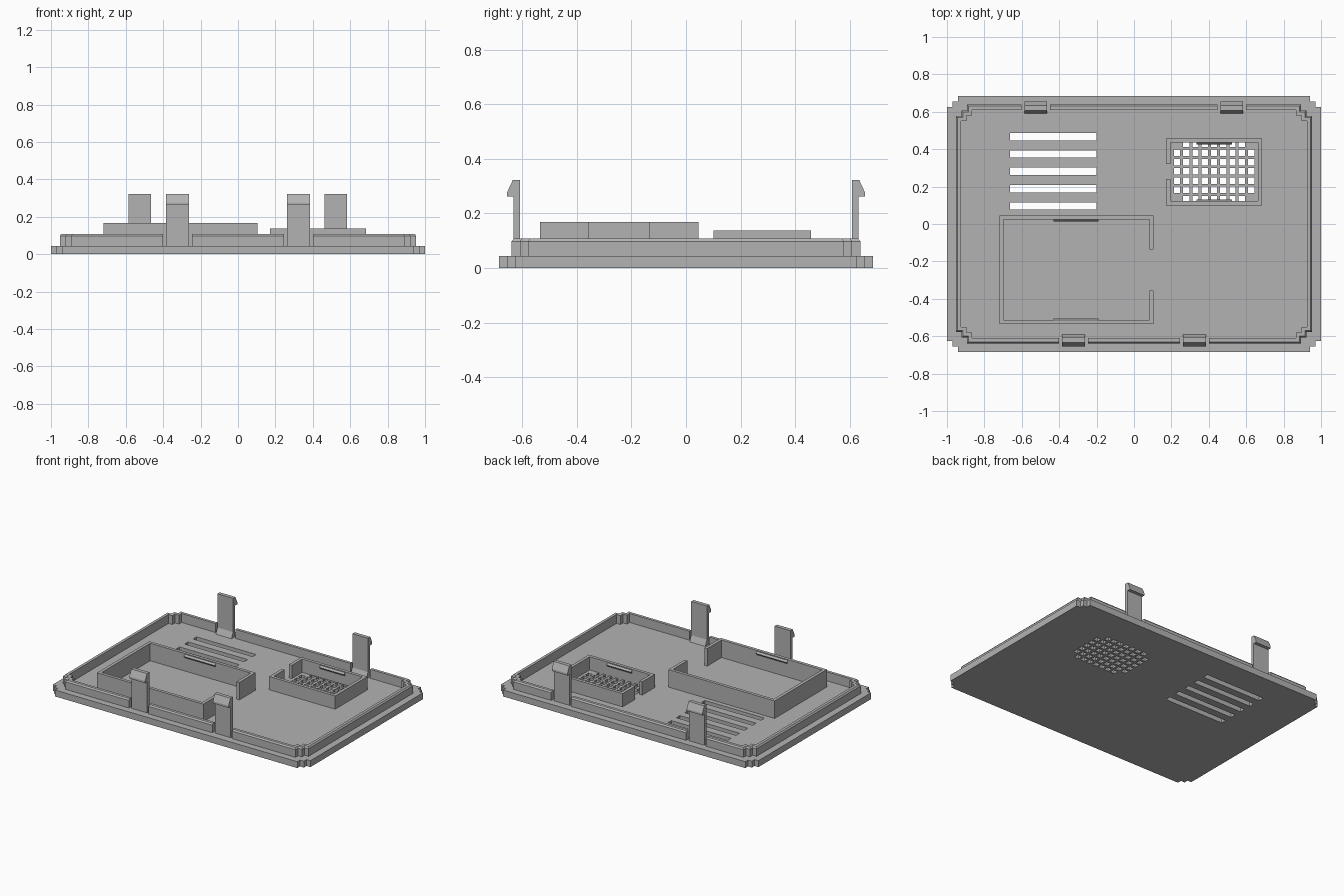
import bpy
import bmesh

cube = bpy.data.objects.get("Cube")
if cube:
    bpy.data.objects.remove(cube, do_unlink=True)

GREY = (0.45, 0.45, 0.45, 1.0)
plastic = bpy.data.materials.new("grey plastic")
plastic.use_nodes = True
plastic.diffuse_color = GREY
plastic.node_tree.nodes["Principled BSDF"].inputs["Base Color"].default_value = GREY

FLOOR = 0.045


def finish(name, bm):
    bmesh.ops.recalc_face_normals(bm, faces=bm.faces)
    mesh = bpy.data.meshes.new(name)
    bm.to_mesh(mesh)
    bm.free()
    mesh.materials.append(plastic)
    obj = bpy.data.objects.new(name, mesh)
    bpy.context.collection.objects.link(obj)
    return obj


def extrude(name, points, vector):
    """Prism from a flat outline of 3D points."""
    bm = bmesh.new()
    face = bm.faces.new([bm.verts.new(p) for p in points])
    moved = bmesh.ops.extrude_face_region(bm, geom=[face])["geom"]
    verts = [v for v in moved if isinstance(v, bmesh.types.BMVert)]
    bmesh.ops.translate(bm, verts=verts, vec=vector)
    if not any(f.is_valid and f == face for f in bm.faces):
        bm.faces.new(list(face.verts))
    return finish(name, bm)


def cut(obj, name, boxes):
    """Subtract a set of separate boxes, each (x, y, z, width, depth, height)."""
    bm = bmesh.new()
    for x, y, z, w, d, h in boxes:
        verts = bmesh.ops.create_cube(bm, size=1)["verts"]
        bmesh.ops.scale(bm, verts=verts, vec=(w, d, h))
        bmesh.ops.translate(bm, verts=verts, vec=(x, y, z))
    cutter = finish(name, bm)
    cutter.hide_render = True
    cutter.hide_set(True)
    mod = obj.modifiers.new("cut", 'BOOLEAN')
    mod.operation = 'DIFFERENCE'
    mod.solver = 'EXACT'
    mod.object = cutter
    bpy.context.view_layer.objects.active = obj
    bpy.ops.object.modifier_apply(modifier=mod.name)
    bpy.data.objects.remove(cutter, do_unlink=True)


def stepped(hx, hy, z, s=0.03):
    """Rectangle outline with two-step notched corners."""
    q = [(hx, hy - 2 * s), (hx - s, hy - 2 * s), (hx - s, hy - s),
         (hx - 2 * s, hy - s), (hx - 2 * s, hy)]
    loop = q + [(-x, y) for x, y in reversed(q)]
    loop += [(-x, -y) for x, y in loop]
    return [(x, y, z) for x, y in loop]


# Base plate with vent slots and speaker grille
plate = extrude("base_plate", stepped(1.0, 0.685, 0), (0, 0, FLOOR))
holes = [(-0.432, 0.467 - 0.0927 * i, 0.02, 0.463, 0.039, 0.2) for i in range(5)]
for col in range(9):
    for row in range(7):
        if row in (0, 6) and col in (0, 8):
            continue
        holes.append((0.23 + 0.0495 * col, 0.43 - 0.0495 * row, 0.02,
                      0.034, 0.034, 0.2))
cut(plate, "vent_cutter", holes)

# Raised rim with a chamfered outer edge
bm = bmesh.new()
section = [(0, FLOOR), (0, 0.098), (0.008, 0.108), (0.028, 0.108), (0.028, FLOOR)]
loops = [[bm.verts.new(p) for p in stepped(0.953, 0.638, z)] for d, z in section]
for loop, (d, z) in zip(loops, section):
    for v, p in zip(loop, stepped(0.953 - d, 0.638 - d, z)):
        v.co = p
for k, a in enumerate(loops):
    b = loops[(k + 1) % len(loops)]
    for i in range(len(a)):
        j = (i + 1) % len(a)
        bm.faces.new((a[i], a[j], b[j], b[i]))
rim = finish("rim", bm)

# Snap clips, standing in gaps of the rim
clips = [(-0.525, 1), (0.523, 1), (-0.324, -1), (0.324, -1)]
cut(rim, "rim_gap_cutter",
    [(x, 0.63 * s, 0.095, 0.154, 0.1, 0.1) for x, s in clips])
clip_profile = [(0.59, FLOOR), (0.632, FLOOR), (0.632, 0.263), (0.655, 0.263),
                (0.655, 0.277), (0.634, 0.322), (0.608, 0.322), (0.608, 0.085)]
for x, s in clips:
    side = "back" if s > 0 else "front"
    hand = "left" if x > 0 else "right"
    extrude(f"{side}_{hand}_clip",
            [(x - 0.061, y * s, z) for y, z in clip_profile], (0.122, 0, 0))


def tray(name, x_closed, x_open, y0, y1, top, gap, rib):
    """C-shaped wall open on one end, with a retaining rib on each long wall."""
    t = 0.022
    s = 1 if x_open > x_closed else -1
    xi, xo = x_closed + s * t, x_open - s * t
    outline = [(x_open, gap[0]), (x_open, y0), (x_closed, y0), (x_closed, y1),
               (x_open, y1), (x_open, gap[1]), (xo, gap[1]), (xo, y1 - t),
               (xi, y1 - t), (xi, y0 + t), (xo, y0 + t), (xo, gap[0])]
    extrude(name + "_wall", [(x, y, FLOOR) for x, y in outline],
            (0, 0, top - FLOOR))
    for label, y, d in (("front", y0 + t, 1), ("back", y1 - t, -1)):
        pts = [(rib[0], y, top - 0.03), (rib[0], y + 0.009 * d, top - 0.018),
               (rib[0], y, top - 0.006)]
        extrude(f"{name}_{label}_rib", pts, (rib[1] - rib[0], 0, 0))


# Large and small component trays
tray("large_tray", -0.72, 0.105, -0.535, 0.045, 0.168, (-0.355, -0.135), (-0.43, -0.19))
tray("small_tray", 0.685, 0.172, 0.1, 0.457, 0.138, (0.24, 0.32), (0.335, 0.525))
